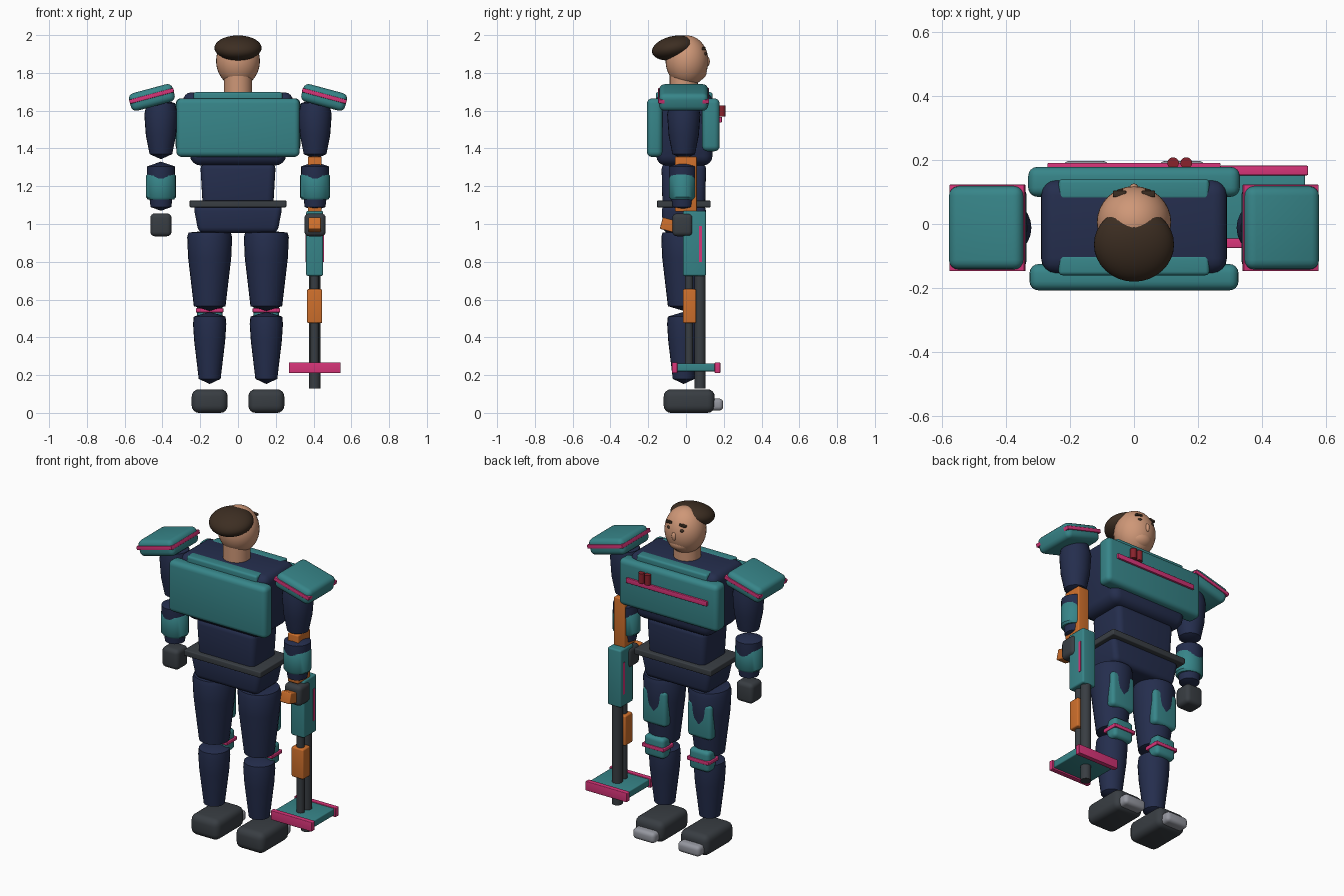
import bpy, bmesh, math
from mathutils import Matrix, Vector

if "Cube" in bpy.data.objects:
    bpy.data.objects.remove(bpy.data.objects["Cube"])


def material(name, r, g, b):
    m = bpy.data.materials.new(name)
    m.diffuse_color = (r, g, b, 1)
    m.use_nodes = True
    m.node_tree.nodes["Principled BSDF"].inputs["Base Color"].default_value = m.diffuse_color
    return m


TEAL = material("teal armour", 0.038, 0.235, 0.25)
NAVY = material("navy suit", 0.018, 0.027, 0.075)
PINK = material("pink trim", 0.68, 0.035, 0.19)
ORANGE = material("orange", 0.62, 0.16, 0.025)
DARK = material("dark grey", 0.04, 0.047, 0.055)
LIGHT = material("light grey", 0.3, 0.31, 0.35)
SKIN = material("skin", 0.62, 0.31, 0.185)
HAIR = material("brown hair", 0.046, 0.027, 0.016)
RED = material("dark red", 0.25, 0.016, 0.025)
CY = -0.012  # body centre line in y


def finish(name, bm, mat, loc, rot=(0, 0, 0), angle=35):
    bmesh.ops.recalc_face_normals(bm, faces=bm.faces)
    me = bpy.data.meshes.new(name)
    bm.to_mesh(me)
    bm.free()
    me.materials.append(mat)
    ob = bpy.data.objects.new(name, me)
    bpy.context.collection.objects.link(ob)
    ob.location = loc
    ob.rotation_euler = [math.radians(a) for a in rot]
    bpy.ops.object.select_all(action='DESELECT')
    ob.select_set(True)
    bpy.context.view_layer.objects.active = ob
    bpy.ops.object.shade_smooth_by_angle(angle=math.radians(angle))
    return ob


def box(name, mat, x, y, z, bevel=0.0, taper=(1, 1), rot=(0, 0, 0)):
    """Box from (min, max) ranges; taper scales the bottom face in x and y."""
    bm = bmesh.new()
    bmesh.ops.create_cube(bm, size=1)
    for v in bm.verts:
        k = taper if v.co.z < 0 else (1, 1)
        v.co = Vector((v.co.x * (x[1] - x[0]) * k[0],
                       v.co.y * (y[1] - y[0]) * k[1], v.co.z * (z[1] - z[0])))
    if bevel:
        bmesh.ops.bevel(bm, geom=bm.edges[:], offset=bevel, segments=4,
                        profile=0.5, affect='EDGES', clamp_overlap=True)
    return finish(name, bm, mat, (sum(x) / 2, sum(y) / 2, sum(z) / 2), rot)


def limb(name, mat, x, y, profile, sides=24, sy=1.0):
    """Lathe of (radius, z) rings around a vertical axis, closed by poles."""
    bm = bmesh.new()
    rings = []
    for r, z in profile:
        n = sides if r > 0 else 1
        rings.append([bm.verts.new((r * math.cos(2 * math.pi * i / sides),
                                    r * sy * math.sin(2 * math.pi * i / sides), z))
                      for i in range(n)])
    for a, b in zip(rings, rings[1:]):
        for i in range(sides):
            j = (i + 1) % sides
            vs = [a[i % len(a)], a[j % len(a)], b[j % len(b)], b[i % len(b)]]
            bm.faces.new(list(dict.fromkeys(vs)))
    return finish(name, bm, mat, (x, y, 0))


def ball(name, mat, loc, radii, rot=(0, 0, 0)):
    bm = bmesh.new()
    bmesh.ops.create_uvsphere(bm, u_segments=32, v_segments=20, radius=1)
    bmesh.ops.scale(bm, vec=radii, verts=bm.verts)
    return finish(name, bm, mat, loc, rot, 60)


def tube(name, mat, x, y, r, z0, z1):
    return limb(name, mat, x, y, [(0, z1), (r, z1), (r, z0), (0, z0)])


def mid(c, half):
    return (c - half, c + half)


# Head, hair and face (the face looks along +y)
ball("head", SKIN, (0, 0.005, 1.863), (0.116, 0.113, 0.135))
ball("jaw", SKIN, (0, 0.03, 1.805), (0.08, 0.08, 0.055))
ball("hair", HAIR, (0, -0.064, 1.932), (0.125, 0.118, 0.063), (12, 0, 0))
ball("nose", SKIN, (0, 0.112, 1.86), (0.014, 0.014, 0.026))
tube("neck", SKIN, 0, CY, 0.075, 1.66, 1.79)
for s in (-1, 1):
    ball("eye", HAIR, (s * 0.042, 0.1, 1.9), (0.013, 0.01, 0.009))
    box("eyebrow", HAIR, mid(s * 0.045, 0.021), (0.084, 0.104), (1.923, 1.936),
        0.004, rot=(0, s * 6, 0))

# Torso, waist and hips
box("chest", NAVY, mid(0, 0.296), (-0.157, 0.14), (1.31, 1.697), 0.05, (0.84, 1))
box("abdomen", NAVY, mid(0, 0.2), (-0.13, 0.107), (1.08, 1.325), 0.035, (0.93, 0.95))
box("belt", DARK, mid(0, 0.256), (-0.153, 0.13), (1.088, 1.124), 0.006)
box("pelvis", NAVY, mid(0, 0.237), (-0.13, 0.107), (0.953, 1.1), 0.03, (0.88, 0.92))

# Body armour
box("back_plate", TEAL, mid(0, 0.326), (-0.207, -0.125), (1.355, 1.665), 0.028)
box("chest_plate", TEAL, mid(0, 0.33), (0.085, 0.178), (1.385, 1.665), 0.028)
box("chest_stripe", PINK, mid(0, 0.27), (0.17, 0.19), (1.537, 1.567), 0.004)
for x in (0.122, 0.163):
    tube("chest_canister", RED, x, 0.19, 0.018, 1.568, 1.628)
for y in (-0.128, 0.108):
    box("collar_strip", TEAL, mid(0, 0.235), mid(y, 0.032), (1.64, 1.698), 0.012)

for s, side in ((-1, "left"), (1, "right")):
    # Arms
    ax = s * 0.408
    limb(side + "_upper_arm", NAVY, ax, CY,
         [(0, 1.66), (0.075, 1.64), (0.088, 1.58), (0.08, 1.47), (0.06, 1.37), (0, 1.343)])
    limb(side + "_forearm", NAVY, ax, CY - 0.005,
         [(0, 1.33), (0.074, 1.305), (0.074, 1.25), (0.055, 1.09), (0, 1.07)])
    limb(side + "_bracer", TEAL, ax, CY - 0.006,
         [(0, 1.268), (0.07, 1.268), (0.079, 1.255), (0.079, 1.142), (0.07, 1.13), (0, 1.13)],
         sy=0.91)
    box(side + "_hand", DARK, mid(ax, 0.056), mid(-0.018, 0.054), (0.935, 1.056), 0.024)
    # Shoulder pads tilted down and outward
    px, tilt = s * 0.456, (0, s * 15, 0)
    box(side + "_shoulder_pad", TEAL, mid(px, 0.12), mid(CY, 0.13),
        (1.622, 1.718), 0.03, rot=tilt)
    box(side + "_shoulder_trim", PINK, mid(px + s * 0.001, 0.121), mid(CY, 0.135),
        (1.667, 1.689), 0.003, rot=tilt)
    # Legs
    lx = s * 0.15
    limb(side + "_thigh", NAVY, lx, CY,
         [(0, 0.965), (0.112, 0.955), (0.119, 0.93), (0.114, 0.82), (0.084, 0.565), (0, 0.54)],
         sy=1.0)
    limb(side + "_shin", NAVY, lx, CY,
         [(0, 0.535), (0.084, 0.51), (0.088, 0.47), (0.082, 0.38), (0.058, 0.18), (0, 0.153)])
    box(side + "_thigh_plate", TEAL, mid(lx, 0.08), (0.035, 0.095), (0.675, 0.89), 0.022)
    box(side + "_knee_pad", TEAL, mid(lx, 0.067), (0.015, 0.097), (0.48, 0.605), 0.022)
    box(side + "_knee_trim", PINK, mid(lx, 0.073), (0.005, 0.103), (0.532, 0.554), 0.004)
    box(side + "_boot", DARK, mid(lx, 0.095), (-0.118, 0.152), (0, 0.125), 0.038)
    box(side + "_toe_cap", LIGHT, mid(lx, 0.073), (0.08, 0.197), (0.012, 0.076), 0.022)

# Long tool held upright in the right hand
GX = 0.406
box("tool_stock", ORANGE, mid(GX, 0.036), (-0.058, 0.057), (1.065, 1.357), 0.006, (1, 1))
box("tool_body", TEAL, mid(GX, 0.045), (-0.016, 0.106), (0.725, 1.07), 0.01)
box("tool_stripe", PINK, mid(GX, 0.048), (0.07, 0.086), (0.8, 0.99))
box("tool_handle", ORANGE, mid(GX, 0.033), (-0.133, 0.01), (0.955, 1.018), 0.006, rot=(-15, 0, 0))
tube("tool_barrel", DARK, GX, 0.074, 0.03, 0.13, 0.74)
tube("tool_lower_tube", DARK, GX, 0.016, 0.022, 0.24, 0.74)
box("tool_foregrip", ORANGE, mid(GX, 0.04), (-0.017, 0.054), (0.475, 0.655), 0.008)
box("tool_cross_plate", TEAL, mid(GX, 0.128), (-0.05, 0.158), (0.22, 0.262), 0.006)
for y in (-0.06, 0.167):
    box("tool_plate_edge", PINK, mid(GX, 0.137), mid(y, 0.015), (0.211, 0.267), 0.004)
